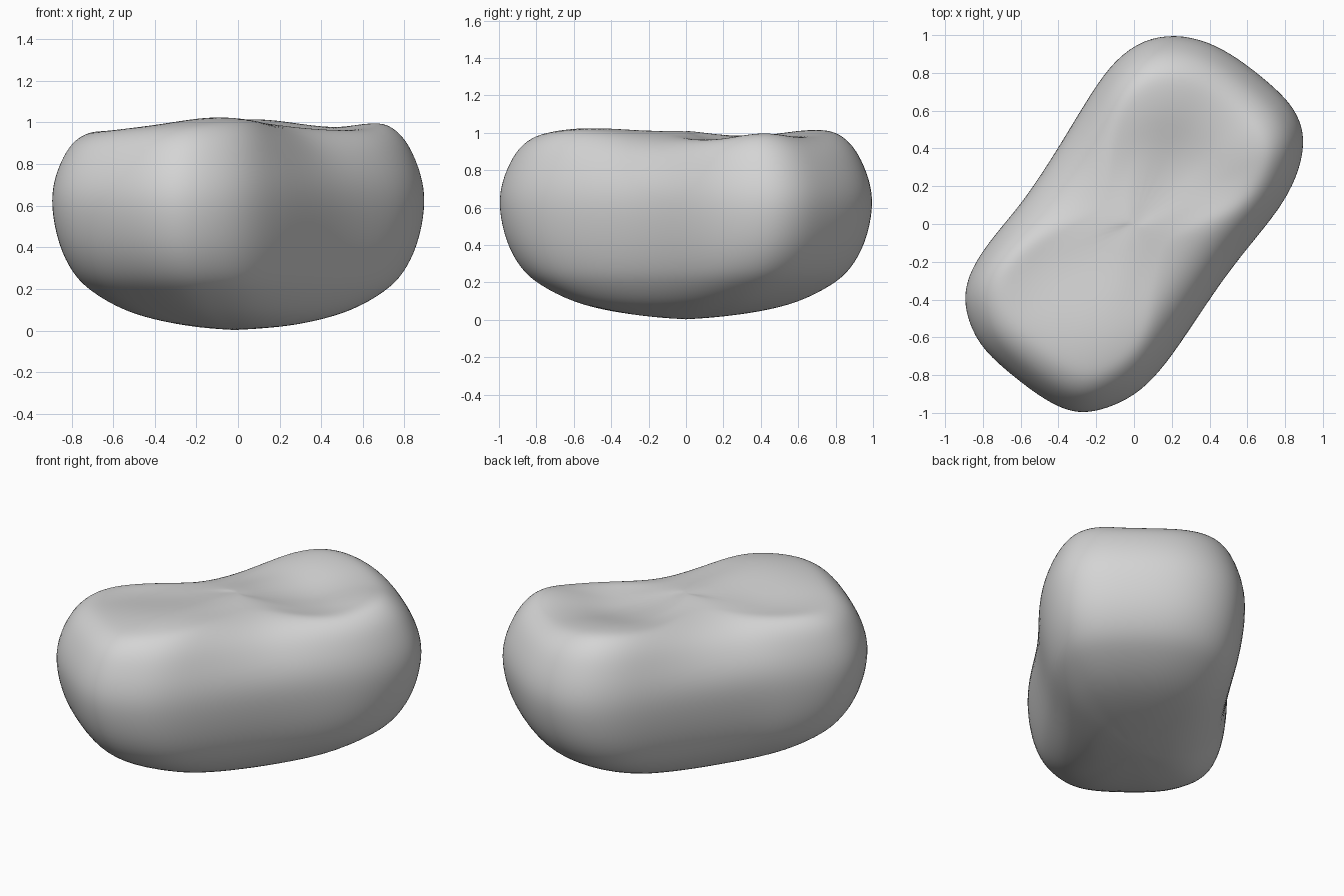
import bpy, bmesh, math
from mathutils import Vector

cube = bpy.data.objects.get("Cube")
if cube:
    bpy.data.objects.remove(cube, do_unlink=True)

# Widest outline of the stone, counter-clockwise at mid height
OUTLINE = [Vector(p) for p in (
    (.907, .40), (.90, .52), (.84, .64), (.72, .755), (.555, .885), (.395, .975),
    (.22, 1.013), (.05, .985), (-.10, .88), (-.225, .71), (-.405, .405), (-.585, .13),
    (-.705, -.01), (-.83, -.17), (-.903, -.32), (-.903, -.47), (-.83, -.645),
    (-.685, -.78), (-.505, -.92), (-.375, -.99), (-.27, -1.01), (-.15, -.987),
    (0, -.92), (.133, -.80), (.285, -.585), (.455, -.325), (.605, -.13), (.78, .08),
    (.87, .25))]
MID = .60

# Bumps and hollows on the top: x, y, radius, height
RELIEF = ((-.10, -.52, .30, .06), (.66, .42, .17, .04), (.08, .70, .28, .055),
          (-.02, .0, .25, .04), (.24, .28, .22, -.045), (-.45, -.25, .20, -.02),
          (-.42, .20, .20, -.02), (.50, .20, .15, -.01), (-.70, -.45, .15, -.01))


def top_height(p):
    return .97 + sum(h * math.exp(-((p.x - x) ** 2 + (p.y - y) ** 2) / r ** 2)
                     for x, y, r, h in RELIEF)


def flank(p):
    """0 at the ends of the stone, about 1 halfway along its flanks."""
    return min(1, max(0, (1 - p.length) / .45))


# Underside: the outline scaled towards a blunt point, fuller along the flanks
rings = []
for s, z in ((.20, .018), (.38, .040), (.60, .090), (.79, .19), (.88, .27),
             (.96, .41), (1.0, .60)):
    ring = []
    for p in OUTLINE:
        q = p * (s + (1 - s) * .22 * flank(p))
        ring.append(Vector((q.x, q.y, z)))
    rings.append(ring)

# Rounded shoulder: the outline moved inward (inset, share of the rise)
for inset, rise in ((.015, .32), (.052, .58), (.105, .82), (.18, .96), (.26, 1.0)):
    ring = []
    for p in OUTLINE:
        q = p * (1 - inset * (1 + .35 * flank(p)) / p.length)
        ring.append(Vector((q.x, q.y, MID + (top_height(q) - MID) * rise)))
    rings.append(ring)

# Uneven top, closing towards the middle
rim = rings[-1]
for s in (.78, .54, .28):
    ring = []
    for v in rim:
        q = v.to_2d() * s
        ring.append(Vector((q.x, q.y, top_height(q))))
    rings.append(ring)

# Skin the rings
bm = bmesh.new()
loops = [[bm.verts.new(v) for v in ring] for ring in rings]
n = len(OUTLINE)
for a, b in zip(loops, loops[1:]):
    for i in range(n):
        j = (i + 1) % n
        bm.faces.new((a[i], a[j], b[j], b[i]))
bottom = bm.verts.new((-.02, 0, 0))
top = bm.verts.new((0, 0, top_height(Vector((0, 0)))))
for i in range(n):
    j = (i + 1) % n
    bm.faces.new((bottom, loops[0][j], loops[0][i]))
    bm.faces.new((top, loops[-1][i], loops[-1][j]))
bmesh.ops.recalc_face_normals(bm, faces=bm.faces)
for f in bm.faces:
    f.smooth = True
mesh = bpy.data.meshes.new("stone")
bm.to_mesh(mesh)
bm.free()
stone = bpy.data.objects.new("stone", mesh)
bpy.context.collection.objects.link(stone)

# Rounded skin
sub = stone.modifiers.new("rounding", 'SUBSURF')
sub.levels = sub.render_levels = 2

# Plain grey stone
mat = bpy.data.materials.new("stone grey")
mat.use_nodes = True
grey = (.66, .66, .66, 1)
mat.diffuse_color = grey
mat.node_tree.nodes["Principled BSDF"].inputs["Base Color"].default_value = grey
mesh.materials.append(mat)
